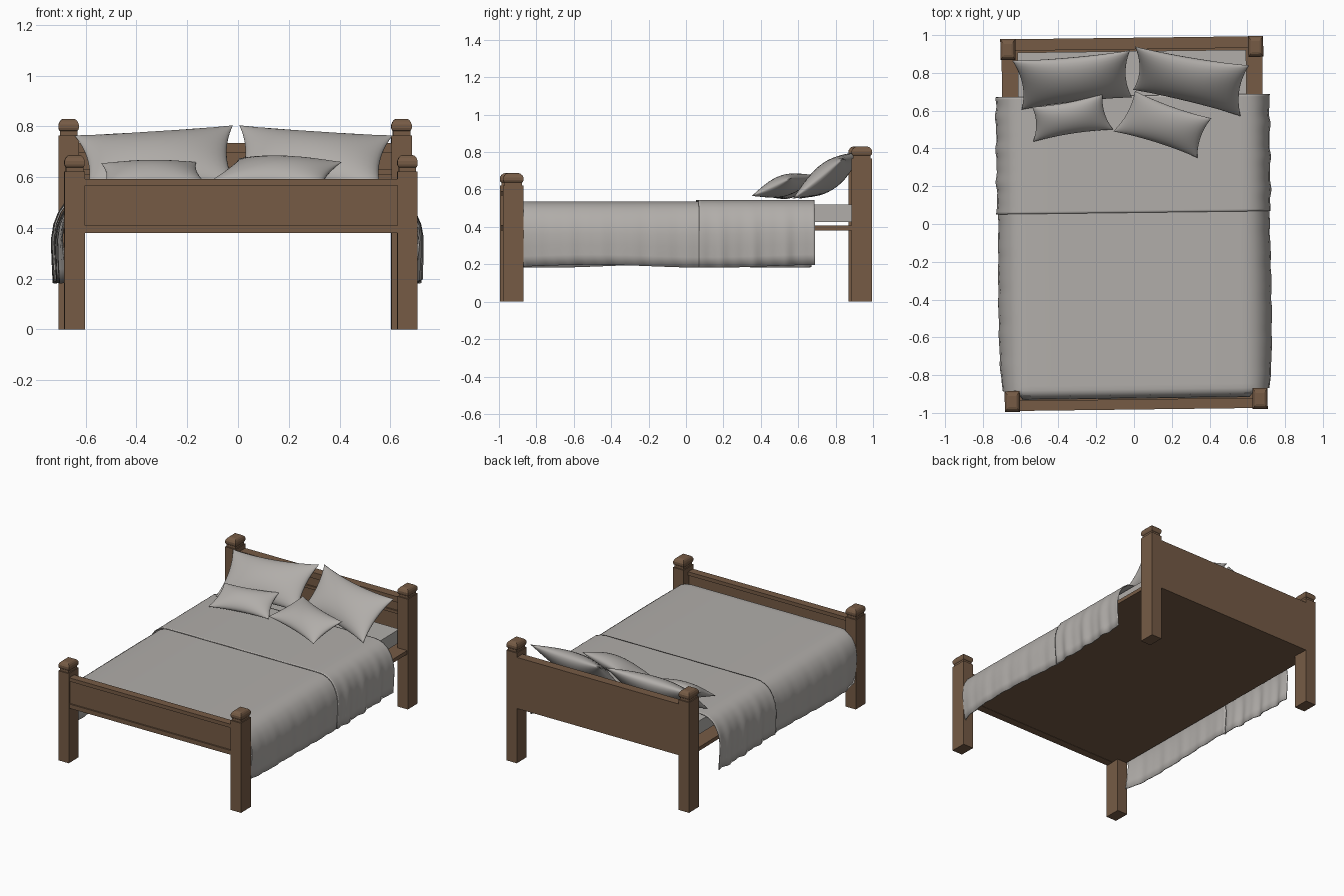
import bpy, bmesh, math
from mathutils import Vector, Matrix

if "Cube" in bpy.data.objects:
    bpy.data.objects.remove(bpy.data.objects["Cube"])

ROT = Matrix.Rotation(0.0125, 4, 'Z')   # the bed stands slightly turned


def material(name, rgb):
    m = bpy.data.materials.new(name)
    m.diffuse_color = (*rgb, 1)
    m.use_nodes = True
    m.node_tree.nodes["Principled BSDF"].inputs["Base Color"].default_value = m.diffuse_color
    return m


WOOD = material("brown wood", (0.18, 0.105, 0.06))
CLOTH = material("warm grey cloth", (0.44, 0.42, 0.40))


def finish(name, bm, mat, turned=True, smooth=None, thick=0):
    bmesh.ops.recalc_face_normals(bm, faces=bm.faces)
    if turned:
        bm.transform(ROT)
    me = bpy.data.meshes.new(name)
    bm.to_mesh(me)
    bm.free()
    me.materials.append(mat)
    ob = bpy.data.objects.new(name, me)
    bpy.context.collection.objects.link(ob)
    if smooth:
        bpy.ops.object.select_all(action='DESELECT')
        ob.select_set(True)
        bpy.context.view_layer.objects.active = ob
        bpy.ops.object.shade_smooth_by_angle(angle=math.radians(smooth))
    if thick:
        mod = ob.modifiers.new("thickness", 'SOLIDIFY')
        mod.thickness = thick
        mod.offset = 0
    return ob


def box(bm, x0, x1, y0, y1, z0, z1):
    m = Matrix.Translation(((x0 + x1) / 2, (y0 + y1) / 2, (z0 + z1) / 2))
    m = m @ Matrix.Diagonal((x1 - x0, y1 - y0, z1 - z0, 1))
    bmesh.ops.create_cube(bm, size=1, matrix=m)


def loft(bm, cx, cy, sections):
    """Stack of rectangles: (z, half x, half y)."""
    rings = [[bm.verts.new((cx + sx * hx, cy + sy * hy, z))
              for sx, sy in ((-1, -1), (1, -1), (1, 1), (-1, 1))] for z, hx, hy in sections]
    for a, b in zip(rings, rings[1:]):
        for i in range(4):
            bm.faces.new((a[i], a[(i + 1) % 4], b[(i + 1) % 4], b[i]))
    bm.faces.new(rings[0][::-1])
    bm.faces.new(rings[-1])


# Four posts with necks and rounded caps
for place, cy, h in (("front", -0.932, 0.622), ("back", 0.932, 0.765)):
    for side, cx in (("left", -0.656), ("right", 0.656)):
        bm = bmesh.new()
        a, b = 0.04, 0.055
        loft(bm, cx, cy, [(0, a, b), (h, a, b), (h, a - .006, b - .008), (h + .016, a - .006, b - .008),
                          (h + .02, a - .003, b - .003), (h + .028, a, b), (h + .042, a, b),
                          (h + .054, a - .005, b - .007), (h + .062, a - .012, b - .016),
                          (h + .065, a - .02, b - .026)])
        finish(f"{place}_{side}_post", bm, WOOD)

# Footboard: rails with a panel set back between them
bm = bmesh.new()
box(bm, -0.617, 0.617, -0.982, -0.928, 0.567, 0.592)
box(bm, -0.617, 0.617, -0.982, -0.928, 0.38, 0.41)
box(bm, -0.617, 0.617, -0.972, -0.938, 0.41, 0.567)
finish("footboard", bm, WOOD)

# Headboard: flat back, panel set back on the inner side
bm = bmesh.new()
box(bm, -0.617, 0.617, 0.925, 0.986, 0.695, 0.735)
box(bm, -0.617, 0.617, 0.925, 0.986, 0.38, 0.43)
box(bm, -0.617, 0.617, 0.945, 0.986, 0.43, 0.695)
box(bm, -0.617, 0.617, 0.935, 0.95, 0.61, 0.63)
finish("headboard", bm, WOOD)

# Base slab
bm = bmesh.new()
box(bm, -0.69, 0.69, -0.93, 0.93, 0.382, 0.408)
finish("base_slab", bm, WOOD)

# Mattress
bm = bmesh.new()
box(bm, -0.605, 0.605, -0.905, 0.915, 0.427, 0.52)
finish("mattress", bm, CLOTH)

# Blankets: cross-section draped over the sides
HALF = [(0.0, .532), (0.3, .532), (0.56, .532), (0.60, .528), (0.635, .515), (0.665, .492),
        (0.69, .455), (0.707, .41), (0.714, .36), (0.712, .30), (0.708, .245), (0.704, .19)]
PROFILE = [(-x, z) for x, z in HALF[:0:-1]] + HALF


def blanket(name, ys, lift, wave, foot):
    bm = bmesh.new()
    rows = []
    for y, drop in ys:
        row = []
        for x, z in PROFILE:
            t = max(0, (0.53 - z) / 0.34)          # how far down the side
            s = math.copysign(1, x)
            ripple = wave * t * (math.sin(y * 38 + s) + 0.6 * math.sin(y * 71 + 2 * s))
            out = lift * (1 if abs(x) > .5 else 0) + ripple
            if foot:
                out += 0.012 * t * math.sin((y + 0.9) * 3.2)
                out -= 0.02 * t * max(0, (-0.72 - y) / 0.16)
            yy = max(y, -0.875) if abs(x) > 0.61 else y
            zz = z + lift * (1 - t) - (drop if abs(x) < 0.61 else 0)
            zz -= 0.008 * t * math.sin(y * 5 + s)
            row.append(bm.verts.new((x + s * out if x else 0, yy, zz)))
        rows.append(row)
    for a, b in zip(rows, rows[1:]):
        for i in range(len(a) - 1):
            bm.faces.new((a[i], a[i + 1], b[i + 1], b[i]))
    bmesh.ops.remove_doubles(bm, verts=bm.verts, dist=1e-5)
    return finish(name, bm, CLOTH, smooth=50, thick=0.006)


main_rows = [(-0.921, .085), (-0.917, .05), (-0.908, .018), (-0.89, .004)]
main_rows += [(-0.875 + i * 0.955 / 40, 0) for i in range(41)]
blanket("blanket", main_rows, 0, 0.003, True)
blanket("folded_blanket_top", [(0.06 + i * 0.62 / 50, 0) for i in range(51)], 0.008, 0.006, False)


# Pillows: a grid between four corners, puffed out on both sides
def pillow(name, corners, thick, pinch=0.03, nu=22, nv=16):
    tl, tr, br, bl = [Vector(c) for c in corners]
    normal = (tr + br - tl - bl).cross(tl + tr - bl - br).normalized()
    across = (tr + br - tl - bl).normalized()
    up = (tl + tr - bl - br).normalized()
    bm = bmesh.new()
    for side in (1, -1):
        grid = []
        for j in range(nv + 1):
            v = -math.cos(math.pi * j / nv)
            row = []
            for i in range(nu + 1):
                u = -math.cos(math.pi * i / nu)
                a, b = (u + 1) / 2, (v + 1) / 2
                p = bl.lerp(br, a).lerp(tl.lerp(tr, a), b)
                p = p - across * (pinch * u * (1 - v * v)) - up * (pinch * 0.8 * v * (1 - u * u))
                puff = max(0, (1 - u * u) * (1 - v * v)) ** 0.55
                p = p + normal * (side * thick * puff)
                row.append(bm.verts.new(p))
            grid.append(row)
        for r, q in zip(grid, grid[1:]):
            for i in range(nu):
                bm.faces.new((r[i], r[i + 1], q[i + 1], q[i]))
    bmesh.ops.remove_doubles(bm, verts=bm.verts, dist=1e-5)
    finish(name, bm, CLOTH, turned=False, smooth=80)


pillow("large_left_pillow", [(-.645, .865, .765), (-.02, .92, .805), (-.01, .67, .575), (-.595, .605, .55)], .07)
pillow("large_right_pillow", [(.005, .94, .805), (.61, .84, .765), (.565, .57, .55), (-.005, .71, .58)], .07)
pillow("small_left_pillow", [(-.54, .62, .655), (-.165, .69, .66), (-.11, .50, .56), (-.535, .435, .56)], .05, .02)
pillow("small_right_pillow", [(.005, .705, .675), (.41, .56, .66), (.335, .35, .565), (-.11, .49, .585)], .055, .02)
